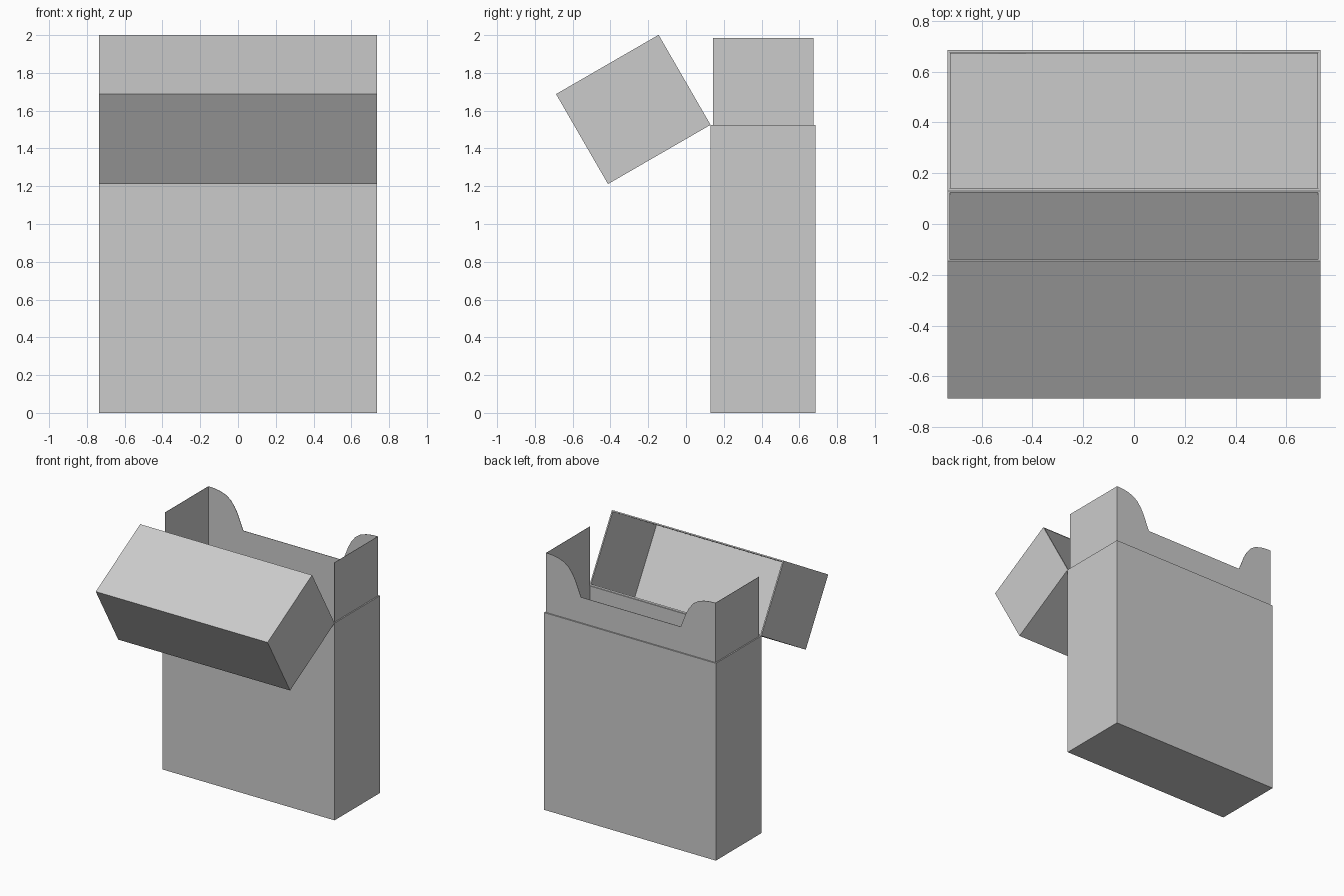
import bpy, bmesh
from math import radians

cube = bpy.data.objects.get("Cube")
if cube:
    bpy.data.objects.remove(cube, do_unlink=True)

WIDTH, WALL = 1.47, 0.01
HINGE_Y, BACK_Y, RIM_Z = 0.13, 0.685, 1.525

grey = bpy.data.materials.new("plain grey card")
grey.use_nodes = True
grey.diffuse_color = (0.6, 0.6, 0.6, 1)
grey.node_tree.nodes["Principled BSDF"].inputs["Base Color"].default_value = (0.6, 0.6, 0.6, 1)


def add_object(name, bm):
    bmesh.ops.recalc_face_normals(bm, faces=bm.faces)
    mesh = bpy.data.meshes.new(name)
    bm.to_mesh(mesh)
    bm.free()
    mesh.materials.append(grey)
    obj = bpy.data.objects.new(name, mesh)
    bpy.context.collection.objects.link(obj)
    return obj


def open_box(name, depth, height, side):
    """Hollow box with its hinge edge on the x axis; side is 1 if open on top, -1 if open below."""
    bm = bmesh.new()
    bmesh.ops.create_cube(bm, size=1)
    for v in bm.verts:
        v.co = (v.co.x * WIDTH, (v.co.y + 0.5) * depth, (v.co.z + 0.5) * height)
    bm.normal_update()
    mouth = [f for f in bm.faces if f.normal.z * side > 0.9]
    bmesh.ops.inset_region(bm, faces=mouth, thickness=WALL, use_even_offset=True)
    floor = bmesh.ops.extrude_discrete_faces(bm, faces=mouth)["faces"]
    bmesh.ops.translate(bm, verts=floor[0].verts[:], vec=(0, 0, -side * (height - WALL)))
    return add_object(name, bm)


# Box body, open on top
body = open_box("box_body", BACK_Y - HINGE_Y, RIM_Z, 1)
body.location.y = HINGE_Y

# Lid, swung open about the upper edge of the body
lid = open_box("hinged_lid", 0.55, 0.627, -1)
lid.location = (0, HINGE_Y, RIM_Z)
lid.rotation_euler.x = radians(120)

# Inner sleeve: two side walls and a back panel with a curved cutout
half, front_y, back_y, low, top = 0.724, 0.142, 0.673, 0.012, 1.985
curve = [(0, 0), (0.05, 0.002), (0.10, 0.01), (0.15, 0.027), (0.19, 0.055),
         (0.225, 0.1), (0.25, 0.145), (0.276, 0.21), (0.298, 0.263)]
right_edge = [(-half + dx, top - dz) for dx, dz in curve]
left_edge = [(-x, z) for x, z in reversed(right_edge)]
profile = [(-half, low)] + right_edge + left_edge + [(half, low)]

bm = bmesh.new()
back = [bm.verts.new((x, back_y, z)) for x, z in profile]
bm.faces.new(back)
for bottom, upper in ((back[0], back[1]), (back[-1], back[-2])):
    fronts = [bm.verts.new((v.co.x, front_y, v.co.z)) for v in (upper, bottom)]
    bm.faces.new([bottom, upper] + fronts)
sleeve = add_object("inner_sleeve", bm)
card = sleeve.modifiers.new("card thickness", 'SOLIDIFY')
card.thickness = 0.003
card.offset = 0
